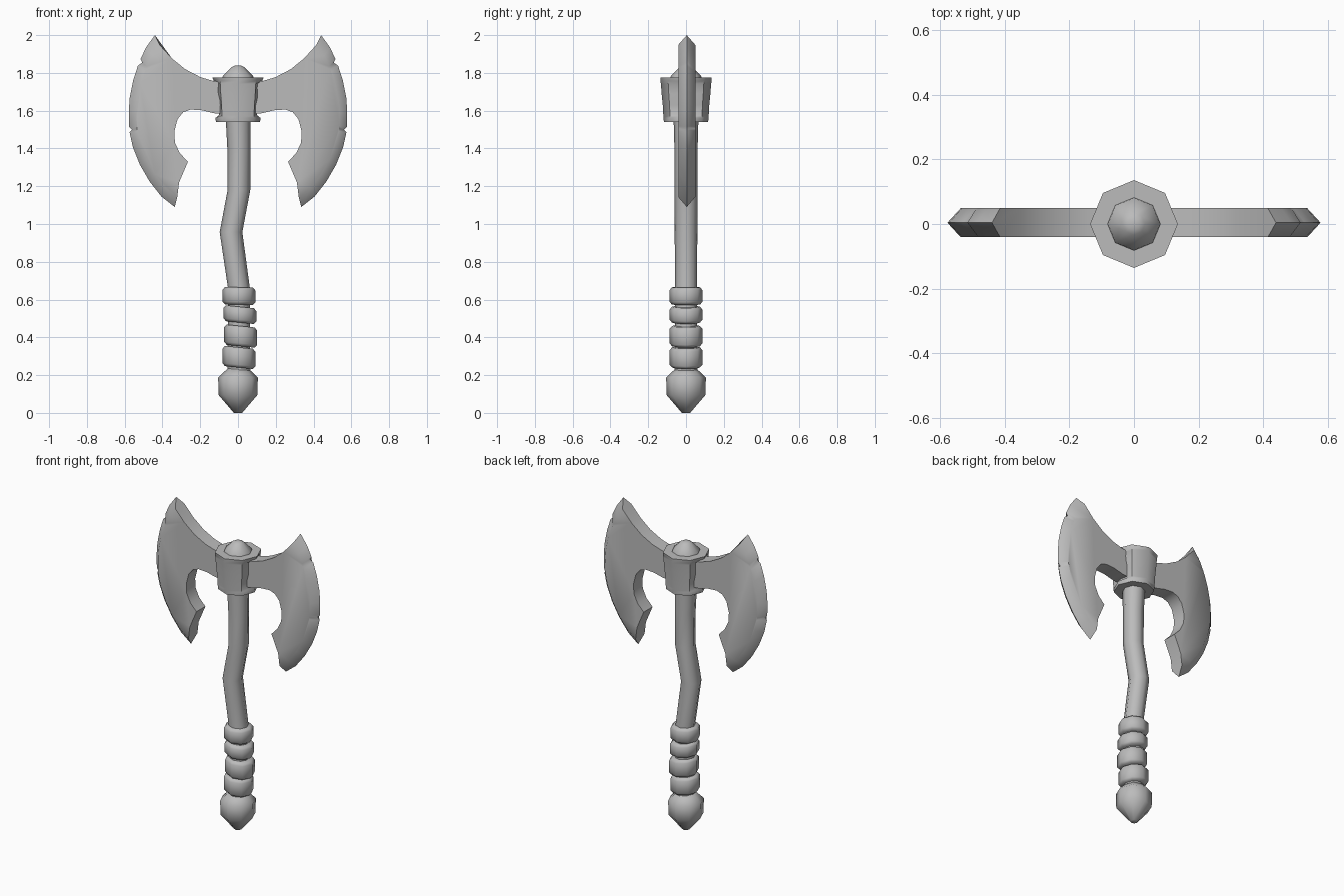
import bpy, bmesh, math

if "Cube" in bpy.data.objects:
    bpy.data.objects.remove(bpy.data.objects["Cube"], do_unlink=True)

grey = bpy.data.materials.new("plain grey")
grey.use_nodes = True
COLOUR = (0.5, 0.5, 0.5, 1)
grey.diffuse_color = COLOUR
grey.node_tree.nodes["Principled BSDF"].inputs["Base Color"].default_value = COLOUR
SIDES = 8


def finish(name, bm, angle):
    bmesh.ops.recalc_face_normals(bm, faces=bm.faces)
    mesh = bpy.data.meshes.new(name)
    bm.to_mesh(mesh)
    bm.free()
    mesh.materials.append(grey)
    obj = bpy.data.objects.new(name, mesh)
    bpy.context.collection.objects.link(obj)
    bpy.ops.object.select_all(action="DESELECT")
    obj.select_set(True)
    bpy.context.view_layer.objects.active = obj
    bpy.ops.object.shade_smooth_by_angle(angle=math.radians(angle))
    return obj


def loft(name, sections, angle=50, tilt=0, pinch=None):
    """Eight-sided tube through (centre x, z, radius); pinch limits its x reach."""
    bm = bmesh.new()
    rings = []
    for i, (cx, z, r) in enumerate(sections):
        ring = []
        for k in range(SIDES):
            a = math.tau * k / SIDES
            dx, dy = r * math.cos(a), r * math.sin(a)
            if pinch:
                dx = max(-pinch[i], min(pinch[i], dx))
            ring.append(bm.verts.new((cx + dx, dy, z - tilt * dx)))
        rings.append(ring)
    for a, b in zip(rings, rings[1:]):
        for k in range(SIDES):
            n = (k + 1) % SIDES
            bm.faces.new((a[k], a[n], b[n], b[k]))
    bm.faces.new(rings[0])
    bm.faces.new(rings[-1])
    return finish(name, bm, angle)


# Pommel and crooked handle
loft("pommel", [(0, 0, .022), (0, .095, .103), (0, .187, .105), (0, .235, .055)], 60)
loft("handle", [(.005, .2, .06), (.005, .66, .058), (-.037, .957, .06),
                (.005, 1.18, .06), (.005, 1.39, .061), (0, 1.6, .067)])

# Leather wraps, each a tilted rounded band
for i, (cx, low, high) in enumerate([(.005, .24, .347), (.014, .353, .46),
                                     (.01, .478, .562), (.005, .573, .665)]):
    edge = .015
    loft(f"grip_wrap_{i + 1}", [(cx, low, .074), (cx, low + edge, .087),
                                (cx, high - edge, .087), (cx, high, .074)], 60,
         tilt=.02 if i == 3 else .1)

# Head socket, narrowed at the sides where the blades enter
loft("head_socket", [(0, 1.54, .117), (0, 1.562, .119), (0, 1.575, .12), (0, 1.63, .123),
                     (0, 1.69, .129), (0, 1.742, .133), (0, 1.757, .135), (0, 1.775, .136)],
     pinch=[.117, .12, .102, .1, .115, .11, .128, .136])
loft("top_cap", [(0, 1.76, .085), (0, 1.785, .08), (0, 1.83, .034), (0, 1.838, .018)])

# Blade outline: upper edge outwards, cutting edge downwards, hooked underside inwards
UPPER = [(.06, 1.75), (.13, 1.757), (.2, 1.778), (.28, 1.82), (.35, 1.877)]
CUTTING = [(.44, 2.0), (.487, 1.935), (.516, 1.873), (.523, 1.855), (.53, 1.838),
           (.555, 1.76), (.573, 1.67), (.578, 1.6), (.577, 1.515), (.576, 1.5),
           (.574, 1.485), (.556, 1.405), (.52, 1.315), (.468, 1.225), (.405, 1.145),
           (.335, 1.09)]
NOTCHES = {3: .017, 9: .015}
UNDER = [(.312, 1.22), (.265, 1.33), (.308, 1.375), (.334, 1.43), (.337, 1.49),
         (.32, 1.555), (.29, 1.592), (.25, 1.606), (.19, 1.602), (.13, 1.587), (.06, 1.58)]
HALF, SHIFT, SHRINK, FOCUS = .045, .004, .885, (.22, 1.55)


def blade(name, side):
    bm = bmesh.new()
    bevel = [tuple(f + (c - f) * SHRINK for c, f in zip(p, FOCUS)) for p in CUTTING]
    outline = UPPER + bevel + UNDER
    front, back = ([bm.verts.new((side * x, SHIFT + y, z)) for x, z in outline]
                   for y in (-HALF, HALF))
    ridge = [bm.verts.new((side * (x - NOTCHES.get(i, 0)), SHIFT, z))
             for i, (x, z) in enumerate(CUTTING)]
    bm.faces.new(front)
    bm.faces.new(back)
    first, last = len(UPPER), len(UPPER) + len(CUTTING) - 1
    count = len(outline)
    for i in range(count):
        n = (i + 1) % count
        if first <= i < last:
            # Two slopes meeting at the sharp edge
            r, s = ridge[i - first], ridge[i - first + 1]
            bm.faces.new((front[i], front[n], s, r))
            bm.faces.new((back[n], back[i], r, s))
        elif n == first:
            bm.faces.new((front[i], front[n], ridge[0], back[n], back[i]))
        elif i == last:
            bm.faces.new((front[i], front[n], back[n], back[i], ridge[-1]))
        else:
            bm.faces.new((front[i], front[n], back[n], back[i]))
    return finish(name, bm, 50)


blade("left_blade", 1)
blade("right_blade", -1)
